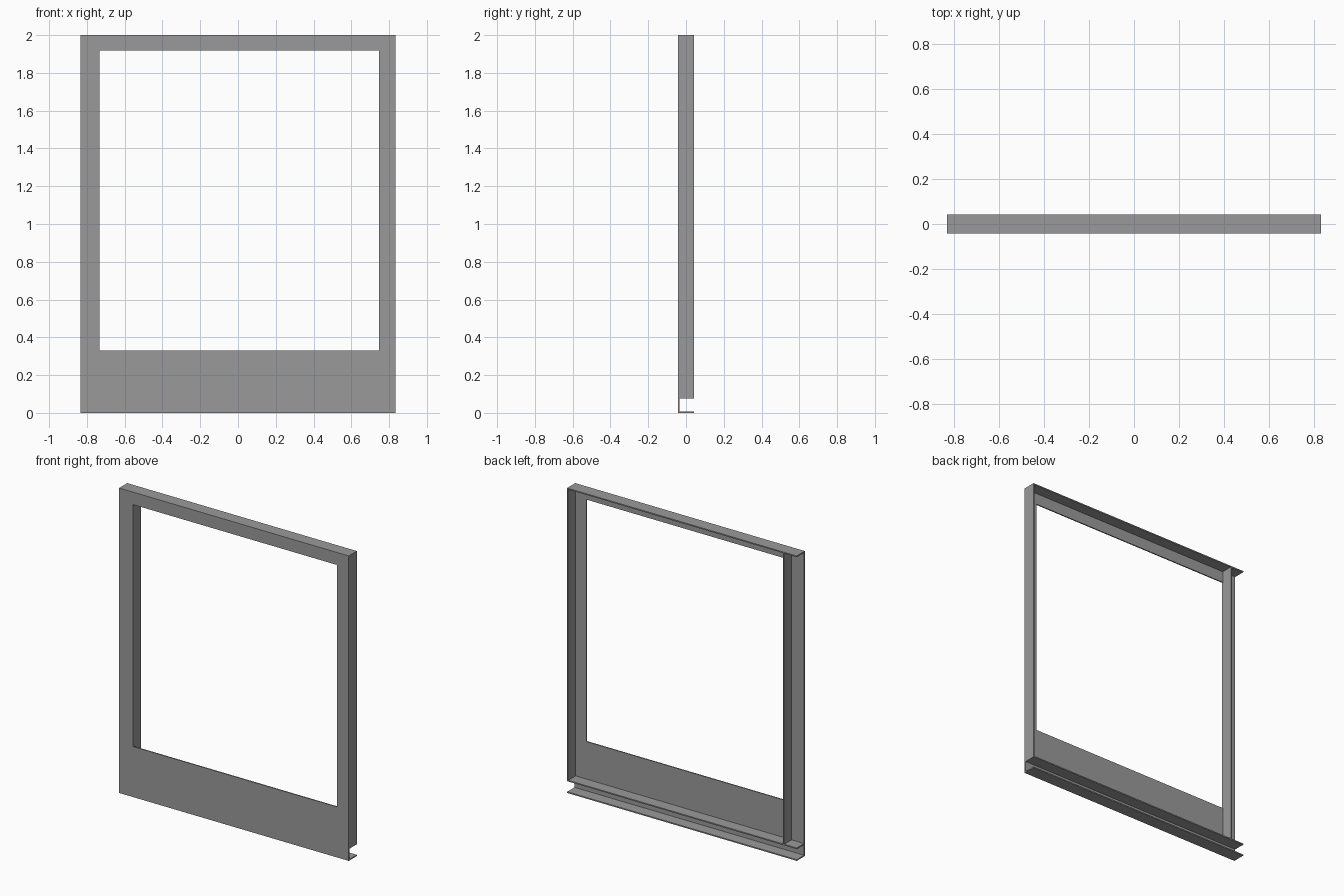
import bpy, bmesh

if "Cube" in bpy.data.objects:
    bpy.data.objects.remove(bpy.data.objects["Cube"])

T = 0.008            # sheet thickness
W, D, H = 0.833, 0.042, 2.0
SHELF = 0.077        # underside of the raised shelf
LEFT = -0.734        # left edge of the opening

# Dark grey sheet metal
metal = bpy.data.materials.new("dark_grey_metal")
metal.diffuse_color = (0.323, 0.323, 0.323, 1)
metal.use_nodes = True
metal.node_tree.nodes["Principled BSDF"].inputs["Base Color"].default_value = metal.diffuse_color


def box(name, x0, x1, y0, y1, z0, z1):
    bm = bmesh.new()
    bmesh.ops.create_cube(bm, size=1)
    lo, size = (x0, y0, z0), (x1 - x0, y1 - y0, z1 - z0)
    for v in bm.verts:
        v.co = [lo[i] + (v.co[i] + 0.5) * size[i] for i in range(3)]
    return finish(name, bm)


def finish(name, bm):
    bmesh.ops.recalc_face_normals(bm, faces=bm.faces)
    mesh = bpy.data.meshes.new(name)
    bm.to_mesh(mesh)
    bm.free()
    mesh.materials.append(metal)
    ob = bpy.data.objects.new(name, mesh)
    bpy.context.collection.objects.link(ob)
    return ob


def rect(x0, x1, z0, z1):
    return [(x0, z0), (x1, z0), (x1, z1), (x0, z1)]


# Front sheet: a ring of four faces around the opening, given thickness
bm = bmesh.new()
outer, inner = [[bm.verts.new((x, -D, z)) for x, z in r] for r in
                (rect(-W, W, 0, H), rect(LEFT, 0.746, 0.331, 1.918))]
for i in range(4):
    j = (i + 1) % 4
    bm.faces.new((outer[i], outer[j], inner[j], inner[i]))
ring = bmesh.ops.extrude_face_region(bm, geom=bm.faces[:])
for v in ring["geom"]:
    if isinstance(v, bmesh.types.BMVert):
        v.co.y += T
finish("front_panel", bm)

# Horizontal flanges folded back from the panel
back = -D + T
for name, z in (("bottom_flange", 0), ("raised_shelf", SHELF), ("top_flange", H - T)):
    box(name, -W, W, back, D, z, z + T)

# Upright webs: one lines the left of the opening, one closes the right end
for name, x in (("left_web", LEFT - T), ("right_web", W - T)):
    box(name, x, x + T, back, D, SHELF + T, H - T)
